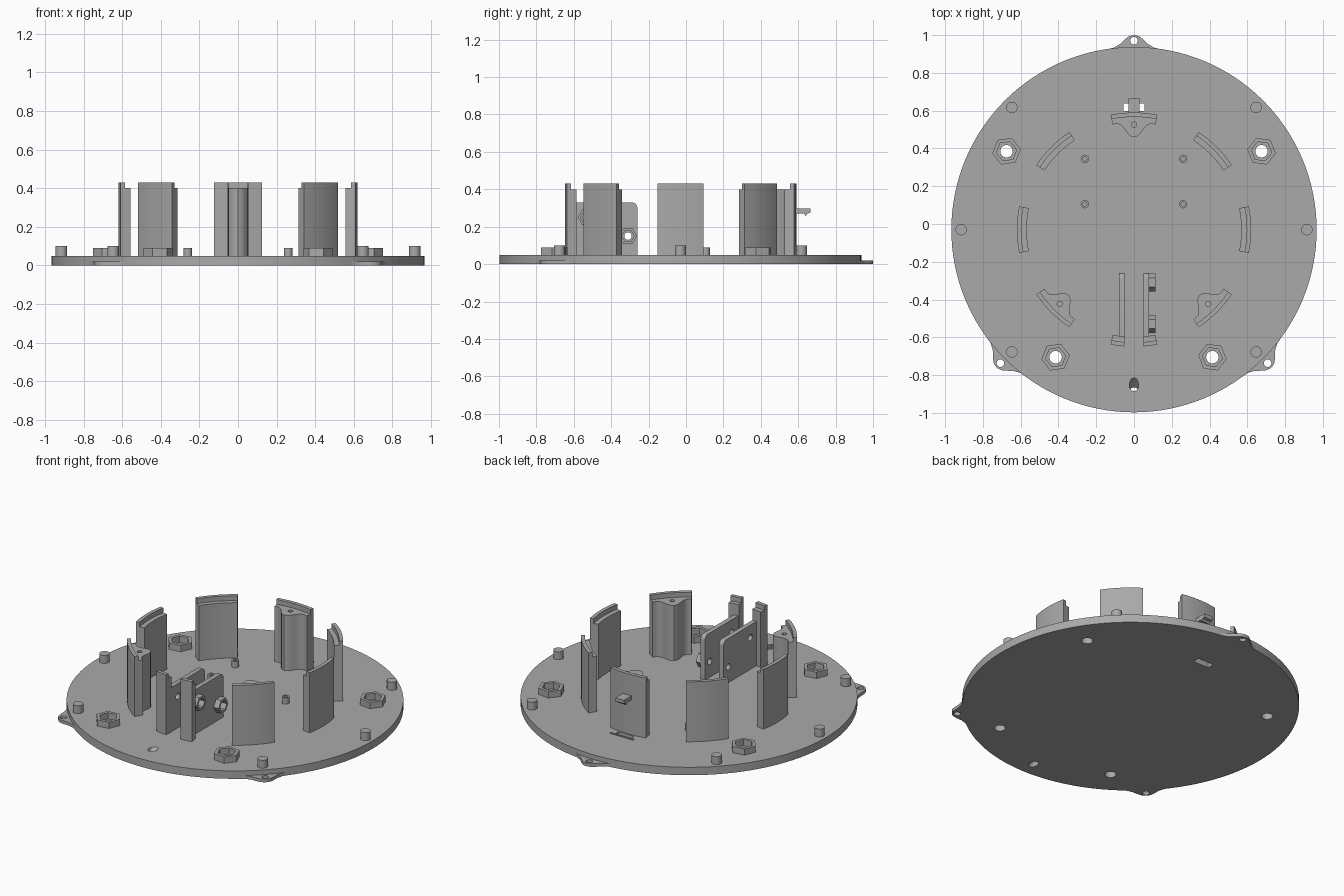
import bpy, bmesh, math
from math import sin, cos, radians, pi
from mathutils import Matrix, Vector

if "Cube" in bpy.data.objects:
    bpy.data.objects.remove(bpy.data.objects["Cube"])

grey = bpy.data.materials.new("plain grey")
grey.use_nodes = True
tone = (0.4, 0.4, 0.4, 1)
grey.diffuse_color = tone
grey.node_tree.nodes["Principled BSDF"].inputs["Base Color"].default_value = tone

CY = -0.03       # y of the disc centre
TOP = 0.05       # upper face of the disc
LEDGE, LIP = 0.40, 0.43


def prism(name, pts, z0, z1, matrix=None):
    """Extrude a closed outline from z0 to z1."""
    bm = bmesh.new()
    face = bm.faces.new([bm.verts.new((x, y, z0)) for x, y in pts])
    ext = bmesh.ops.extrude_face_region(bm, geom=[face])["geom"]
    bmesh.ops.translate(bm, vec=(0, 0, z1 - z0),
                        verts=[v for v in ext if isinstance(v, bmesh.types.BMVert)])
    bmesh.ops.recalc_face_normals(bm, faces=bm.faces)
    if matrix:
        bm.transform(matrix)
    mesh = bpy.data.meshes.new(name)
    bm.to_mesh(mesh)
    bm.free()
    mesh.materials.append(grey)
    obj = bpy.data.objects.new(name, mesh)
    bpy.context.collection.objects.link(obj)
    return obj


def ngon(r, n=24, turn=0.0):
    return [(r * cos(turn + 2 * pi * i / n), r * sin(turn + 2 * pi * i / n)) for i in range(n)]


def box(name, x0, x1, y0, y1, z0, z1):
    return prism(name, [(x0, y0), (x1, y0), (x1, y1), (x0, y1)], z0, z1)


def sector(r0, r1, a0, a1, n=12):
    angles = [radians(a0 + (a1 - a0) * i / n) for i in range(n + 1)]
    return ([(r1 * cos(a), r1 * sin(a)) for a in angles]
            + [(r0 * cos(a), r0 * sin(a)) for a in reversed(angles)])


def at(x, y, z=0.0):
    return Matrix.Translation((x, y, z))


def boolean(obj, other, operation="DIFFERENCE"):
    """Combine two parts, then discard the second."""
    mod = obj.modifiers.new("boolean", "BOOLEAN")
    mod.operation, mod.solver, mod.object = operation, "EXACT", other
    bpy.context.view_layer.objects.active = obj
    bpy.ops.object.modifier_apply(modifier=mod.name)
    bpy.data.objects.remove(other)


def drill(obj, x, y, r, z0=-0.1, z1=0.6):
    boolean(obj, prism("drill", ngon(r), z0, z1, at(x, y)))


def radial(angle):
    """Local +y becomes the outward direction at this angle."""
    return at(0, CY) @ Matrix.Rotation(radians(angle - 90), 4, "Z")


def mirrored(half):
    return half + [(-x, y) for x, y in reversed(half) if x]


# Base disc with three screw tabs
base = prism("base_disc", ngon(0.967, 128), 0, TOP, at(0, CY))
tab_half = [(0, 0.85), (0.17, 0.90), (0.16, 0.953), (0.11, 0.962), (0.075, 0.982), (0.05, 1.006),
            (0.03, 1.022), (0.012, 1.029)]
tab_outline = tab_half + [(-x, y) for x, y in reversed(tab_half[1:])]
for angle in (90, 225, 315):
    m = radial(angle)
    boolean(base, prism("tab", tab_outline, 0, 0.02, m), "UNION")
    spot = m @ Vector((0, 1.0, 0))
    drill(base, spot.x, spot.y, 0.02)

# Hex nut holders around through holes
for side in (-1, 1):
    for x, y in ((0.675, 0.385), (0.415, -0.705)):
        drill(base, side * x, y, 0.033)
        turn = radians(-8 * side)
        nut = prism("nut_holder", ngon(0.076, 6, turn), TOP - 0.004, 0.09, at(side * x, y))
        boolean(nut, prism("cutter", ngon(0.054, 6, turn), 0, 0.2, at(side * x, y)))

# Slanted cable hole and latch slot in the base
boolean(base, prism("cutter", ngon(0.025), -0.2, 0.2,
                    at(0, -0.85, TOP) @ Matrix.Rotation(radians(-45), 4, "X")))
boolean(base, box("cutter", -0.055, 0.055, 0.597, 0.64, -0.1, 0.2))
box("slot_rim", -0.08, 0.08, 0.637, 0.645, TOP - 0.01, TOP + 0.006)

# Locating pegs near the rim
for angle in (0, 45, 135, 180, 225, 315):
    a = radians(angle)
    prism("locating_peg", ngon(0.03), TOP - 0.004, 0.10, at(0.915 * cos(a), CY + 0.915 * sin(a)))

# Hollow board posts
for x in (-0.26, 0.26):
    for y in (0.105, 0.345):
        post = prism("board_post", ngon(0.022), TOP - 0.004, 0.09, at(x, y))
        drill(post, x, y, 0.011, 0.055)


def curved_wall(name, a0, a1):
    """Arc wall with a lower inner ledge and a taller outer lip."""
    m = at(0, CY)
    wall = prism(name, sector(0.568, 0.62, a0, a1), TOP - 0.004, LIP, m)
    boolean(wall, prism("cutter", sector(0.5, 0.597, a0 - 5, a1 + 5), LEDGE, 0.6, m))
    return wall


# Ring of curved walls, three of them with a screw buttress inside
HALF = 11.5
for angle in (0, 45, 135, 180):
    curved_wall("curved_wall", angle - HALF, angle + HALF)

bell_half = [(0.115, 0.585), (0.113, 0.562), (0.08, 0.559), (0.064, 0.549), (0.048, 0.53),
             (0.034, 0.51), (0.02, 0.496), (0, 0.49)]
for angle in (90, 225, 315):
    wall = curved_wall("buttress_wall", angle - HALF, angle + HALF)
    m = radial(angle)
    boolean(wall, prism("bell", mirrored(bell_half), TOP - 0.004, LEDGE, m), "UNION")
    spot = m @ Vector((0, 0.556, 0))
    drill(wall, spot.x, spot.y, 0.014, 0.25)

# Split wall at the front
curved_wall("split_wall_right", 270 - HALF, 270 - 4.8)
curved_wall("split_wall_left", 270 + 4.8, 270 + HALF)

# Two upright bracket plates with cross holes and nut pockets
sideways = Matrix(((0, 0, 1, 0), (1, 0, 0, 0), (0, 1, 0, 0), (0, 0, 0, 1)))
corner = [(-0.29 + 0.03 * cos(radians(a)), 0.30 + 0.03 * sin(radians(a))) for a in range(0, 91, 15)]
plate_outline = [(-0.60, TOP - 0.004), (-0.26, TOP - 0.004)] + corner + [(-0.60, 0.33)]
bolts = ((-0.31, 0.15), (-0.53, 0.25))
for name, x0 in (("bracket_plate_right", -0.08), ("bracket_plate_left", 0.05)):
    plate = prism(name, plate_outline, x0, x0 + 0.03, sideways)
    for y, z in bolts:
        boolean(plate, prism("cutter", ngon(0.02), x0 - 0.1, x0 + 0.1, sideways @ at(y, z)))
for y, z in bolts:
    nut = prism("side_nut_pocket", ngon(0.048, 6), 0.078, 0.115, sideways @ at(y, z))
    boolean(nut, prism("cutter", ngon(0.033, 6), 0, 0.2, sideways @ at(y, z)))

# Latch hook on the back wall
hook = [(0.58, 0.27), (0.63, 0.27), (0.64, 0.258), (0.648, 0.27), (0.665, 0.275), (0.665, 0.297),
        (0.58, 0.297)]
prism("latch_hook", hook, -0.03, 0.03, sideways)

# Smooth the round sides and keep the edges crisp
for obj in bpy.context.view_layer.objects:
    obj.select_set(obj.type == "MESH" and obj.data.materials[:1] == [grey])
bpy.context.view_layer.objects.active = base
bpy.ops.object.shade_smooth_by_angle(angle=radians(30))
